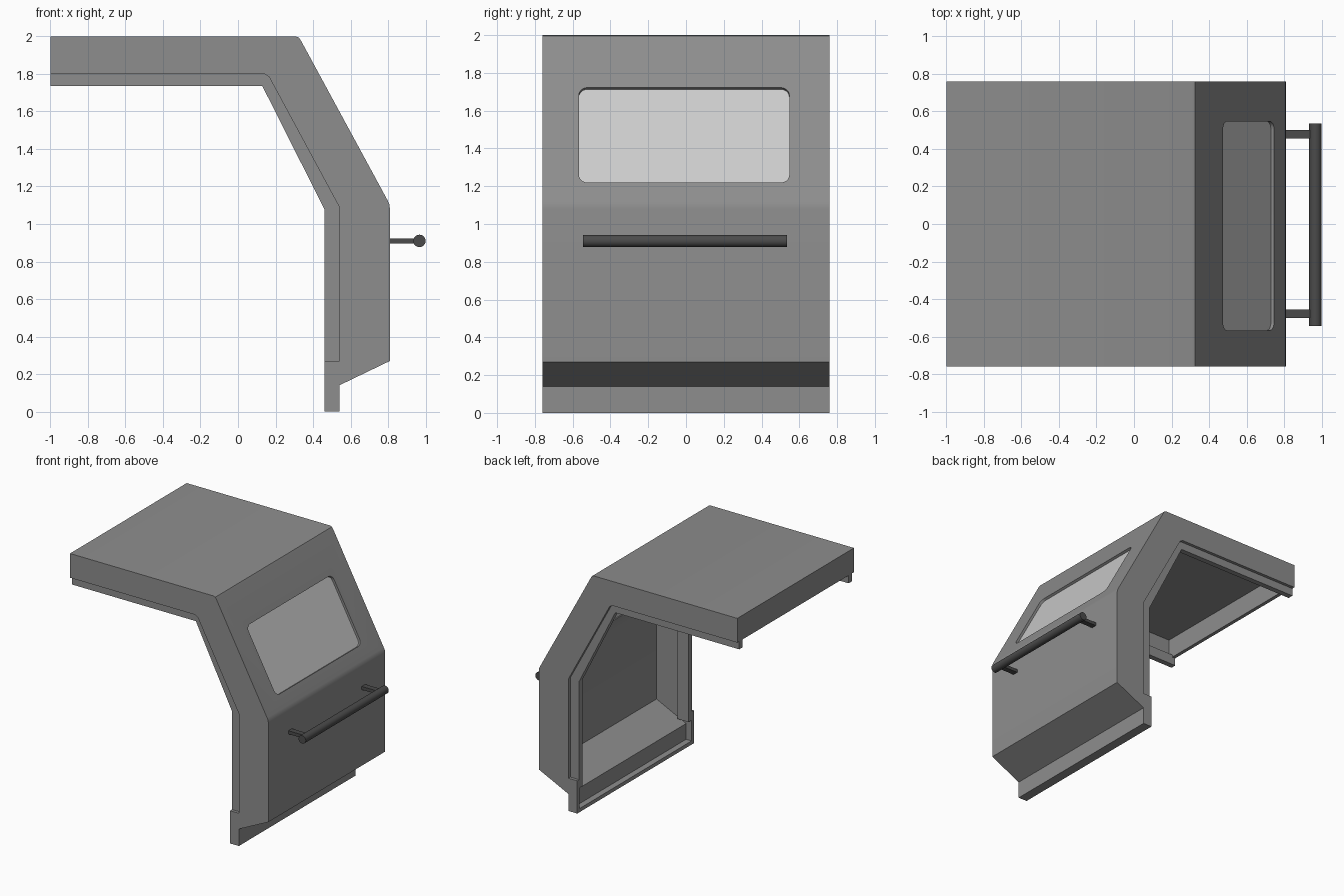
import bpy, bmesh, math
from mathutils import Vector, Matrix

if "Cube" in bpy.data.objects:
    bpy.data.objects.remove(bpy.data.objects["Cube"])


def material(name, v):
    m = bpy.data.materials.new(name)
    m.diffuse_color = (v, v, v, 1)
    m.use_nodes = True
    m.node_tree.nodes["Principled BSDF"].inputs["Base Color"].default_value = m.diffuse_color
    return m


BODY, DARK = material("body_grey", 0.27), material("handle_dark", 0.07)
GLASS = material("pane_grey", 0.8)


def prism(name, ring_a, ring_b, mat=None):
    """Solid between two matching outlines."""
    bm = bmesh.new()
    a = [bm.verts.new(p) for p in ring_a]
    b = [bm.verts.new(p) for p in ring_b]
    bm.faces.new(a)
    bm.faces.new(b[::-1])
    for i in range(len(a)):
        j = (i + 1) % len(a)
        bm.faces.new((a[i], b[i], b[j], a[j]))
    bmesh.ops.recalc_face_normals(bm, faces=bm.faces)
    me = bpy.data.meshes.new(name)
    bm.to_mesh(me)
    bm.free()
    ob = bpy.data.objects.new(name, me)
    bpy.context.collection.objects.link(ob)
    if mat:
        me.materials.append(mat)
    return ob


def extrude_y(name, profile, y0, y1, mat=None):
    return prism(name, [(x, y0, z) for x, z in profile],
                 [(x, y1, z) for x, z in profile], mat)


def activate(ob):
    bpy.ops.object.select_all(action='DESELECT')
    ob.select_set(True)
    bpy.context.view_layer.objects.active = ob


def cut(ob, cutter):
    cutter.hide_render = True
    m = ob.modifiers.new("cut", 'BOOLEAN')
    m.operation, m.object, m.solver = 'DIFFERENCE', cutter, 'EXACT'
    activate(ob)
    bpy.ops.object.modifier_apply(modifier=m.name)
    bpy.data.objects.remove(cutter)


# Window plane: u runs along y, v runs up the slanted panel
slope = Vector((-0.49, 0, 0.9)).normalized()
normal = Vector((0.9, 0, 0.49)).normalized()
centre = Vector((0.609, -0.01, 1.47))


def window_block(name, hu, hv, r, n0, n1, mat=None):
    uv = []
    for k, (su, sv) in enumerate([(1, 1), (-1, 1), (-1, -1), (1, -1)]):
        for i in range(6):
            t = math.pi / 2 * (k + i / 5)
            uv.append((su * (hu - r) + r * math.cos(t), sv * (hv - r) + r * math.sin(t)))
    ring = lambda n: [centre + Vector((0, u, 0)) + slope * v + normal * n for u, v in uv]
    return prism(name, ring(n0), ring(n1), mat)


# Door shell: bent profile with softened corners, hollowed from the inside
shell = extrude_y("door_shell", [
    (-1, 2), (0.305, 2), (0.325, 1.994), (0.337, 1.975),
    (0.798, 1.125), (0.807, 1.105), (0.81, 1.08),
    (0.81, 0.27), (0.54, 0.14), (0.54, 0), (0.46, 0), (0.46, 0.27), (0.54, 0.27),
    (0.54, 1.09), (0.165, 1.785), (0.14, 1.8), (-1, 1.8)], -0.76, 0.76, BODY)
cut(shell, extrude_y("cavity", [
    (-0.97, 1.97), (0.305, 1.97), (0.78, 1.085), (0.78, 0.29), (0.51, 0.16),
    (0.51, 0.03), (0.3, 0.03), (-0.97, 1.5)], -0.73, 0.73))
cut(shell, window_block("window_hole", 0.557, 0.286, 0.045, -0.1, 0.1))
activate(shell)
bpy.ops.object.shade_smooth_by_angle(angle=math.radians(35))

# Glass pane set just below the skin
window_block("window_pane", 0.565, 0.294, 0.05, -0.026, -0.018, GLASS)

# Recessed seal flanges along both sides of the opening
flange = [(-1, 1.8), (-0.99, 1.82), (0.16, 1.82), (0.56, 1.1), (0.56, 0.2), (0.46, 0.2),
          (0.46, 1.08), (0.13, 1.735), (-1, 1.735)]
for side, s in (("front", -1), ("back", 1)):
    extrude_y(side + "_seal_flange", flange, s * 0.69, s * 0.735, BODY)

# Grab handle: round bar on two brackets
bpy.ops.mesh.primitive_cylinder_add(vertices=32, radius=0.033, depth=1.08,
                                    location=(0.967, -0.005, 0.91),
                                    rotation=(math.pi / 2, 0, 0))
bar = bpy.context.object
bar.name = "handle_bar"
bar.data.materials.append(DARK)
bpy.ops.object.shade_smooth_by_angle(angle=math.radians(35))
for side, y in (("front", -0.478), ("back", 0.478)):
    extrude_y(side + "_handle_bracket",
              [(0.8, 0.897), (0.96, 0.897), (0.96, 0.924), (0.8, 0.924)],
              y - 0.023, y + 0.023, DARK)
